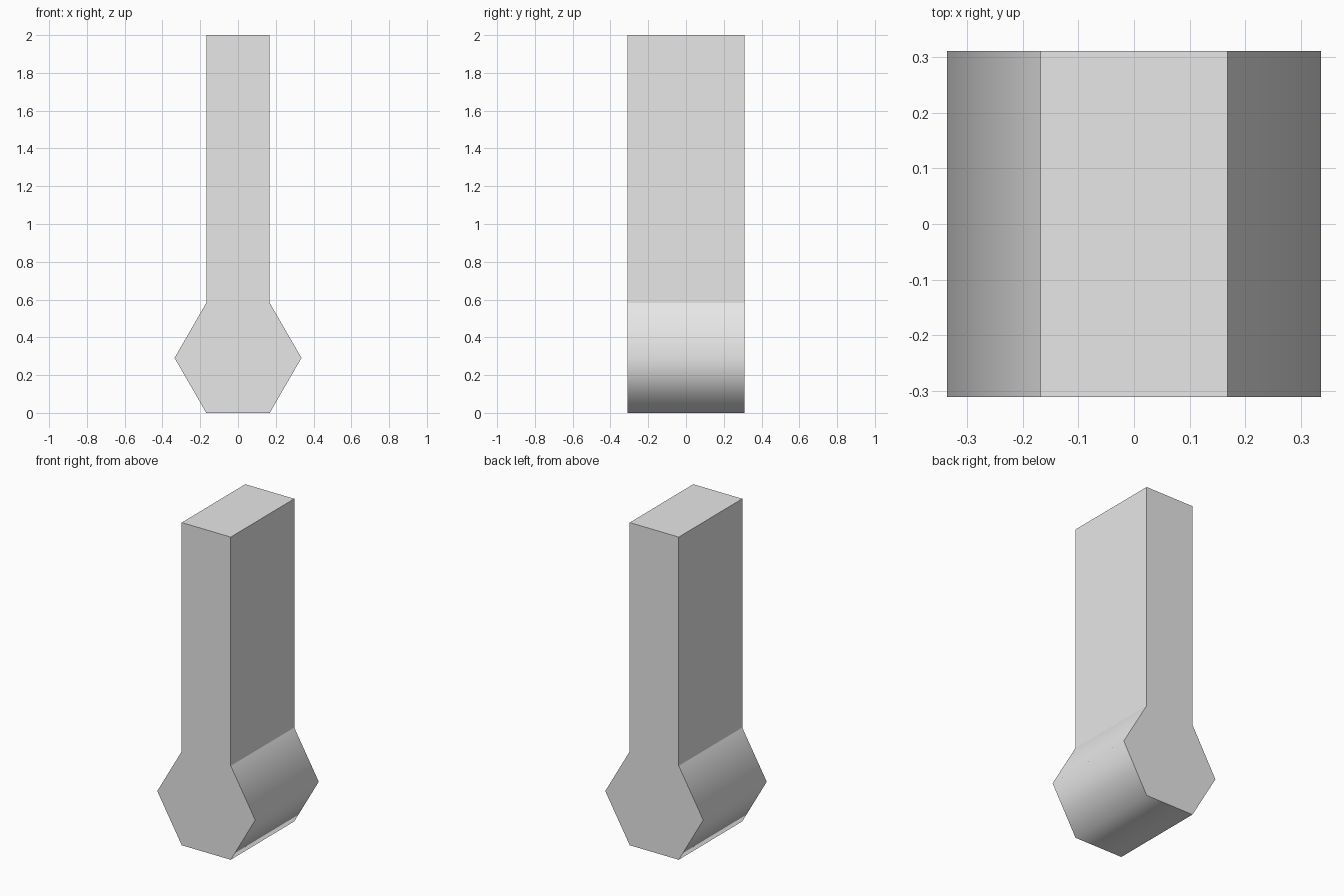
import bpy
import bmesh
import math

cube = bpy.data.objects.get("Cube")
if cube:
    bpy.data.objects.remove(cube, do_unlink=True)

HEIGHT = 2.0
HALF_DEPTH = 0.311
RADIUS = 0.336                                  # hexagon corner radius
APOTHEM = RADIUS * math.cos(math.radians(30))   # hexagon centre height

# Plain grey material
grey = bpy.data.materials.new("light_grey")
grey.use_nodes = True
colour = (0.8, 0.8, 0.8, 1.0)
grey.diffuse_color = colour
grey.node_tree.nodes["Principled BSDF"].inputs["Base Color"].default_value = colour

# Profile: hexagonal foot from the left neck corner round to the right one,
# closed by the straight stem above
outline = []
for i in range(6):
    a = math.radians(120 + 60 * i)
    outline.append((RADIUS * math.cos(a), APOTHEM + RADIUS * math.sin(a)))
outline += [(RADIUS / 2, HEIGHT), (-RADIUS / 2, HEIGHT)]

# Extrude the profile from front to back
bm = bmesh.new()
front = bm.faces.new([bm.verts.new((x, -HALF_DEPTH, z)) for x, z in outline])
result = bmesh.ops.extrude_face_region(bm, geom=[front], use_keep_orig=True)
back_verts = [g for g in result["geom"] if isinstance(g, bmesh.types.BMVert)]
bmesh.ops.translate(bm, verts=back_verts, vec=(0, 2 * HALF_DEPTH, 0))
bmesh.ops.recalc_face_normals(bm, faces=bm.faces[:])

# Smooth around the foot; crisp caps, stem and neck
for f in bm.faces:
    f.smooth = True
for e in bm.edges:
    along_depth = abs(e.verts[0].co.y - e.verts[1].co.y) > HALF_DEPTH
    below_neck = e.verts[0].co.z < 1.5 * APOTHEM
    e.smooth = along_depth and below_neck

mesh = bpy.data.meshes.new("hex_foot_post")
bm.to_mesh(mesh)
bm.free()
mesh.materials.append(grey)
post = bpy.data.objects.new("hex_foot_post", mesh)
bpy.context.collection.objects.link(post)
